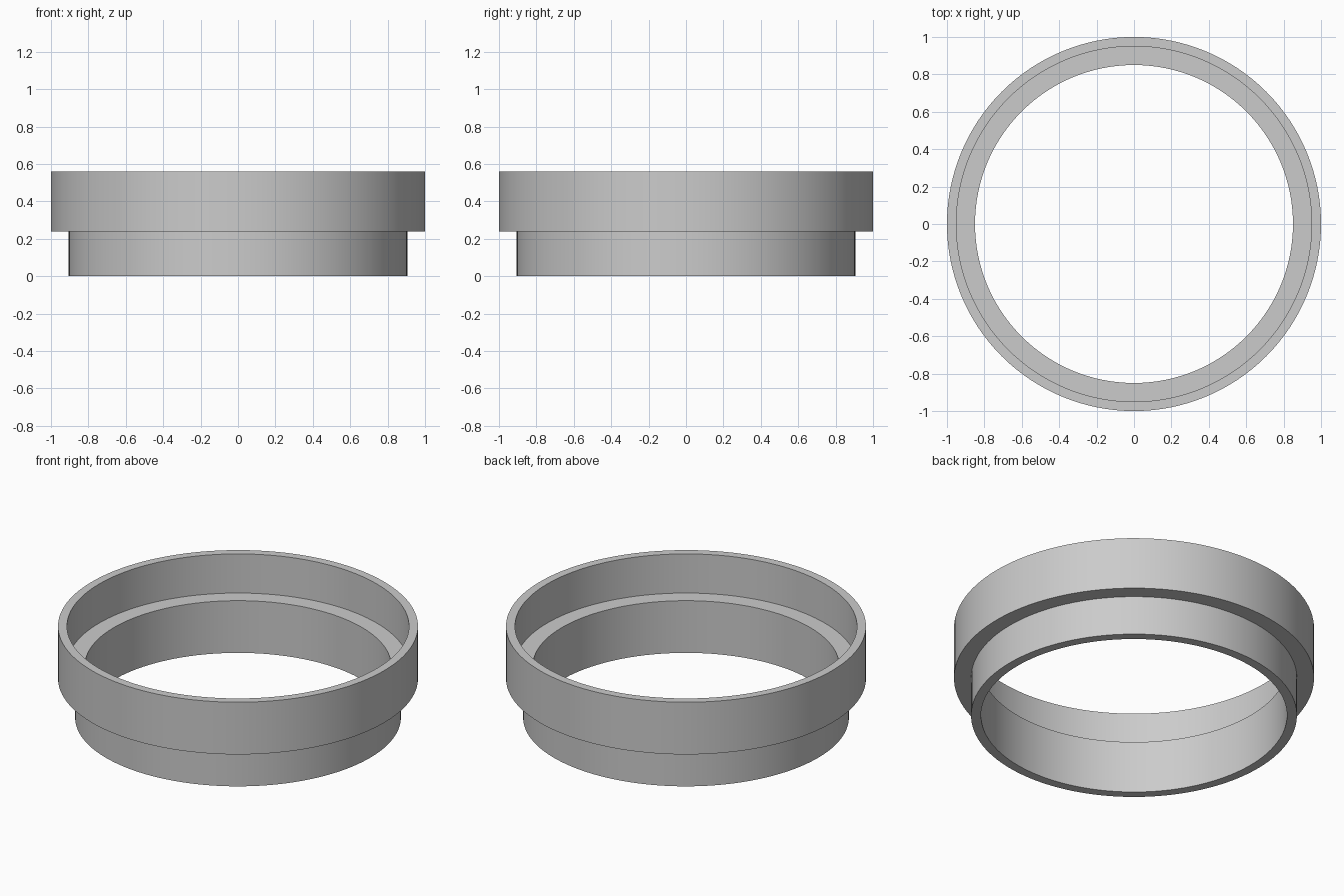
import bpy, bmesh, math

if "Cube" in bpy.data.objects:
    bpy.data.objects.remove(bpy.data.objects["Cube"])

SEGMENTS = 128

# Closed wall section (radius, height): spigot, outer shoulder, rim, inner ledge, bore
PROFILE = [
    (0.85, 0.0), (0.905, 0.0), (0.905, 0.24), (1.0, 0.24),
    (1.0, 0.56), (0.95, 0.56), (0.95, 0.32), (0.85, 0.32),
]

grey = bpy.data.materials.new("light_grey")
grey.diffuse_color = (0.6, 0.6, 0.6, 1.0)
grey.use_nodes = True
grey.node_tree.nodes["Principled BSDF"].inputs["Base Color"].default_value = grey.diffuse_color


def lathe(name, profile, material):
    """Sweep a closed section around z into a ring."""
    bm = bmesh.new()
    rings = []
    for i in range(SEGMENTS):
        a = 2 * math.pi * i / SEGMENTS
        rings.append([bm.verts.new((r * math.cos(a), r * math.sin(a), z)) for r, z in profile])
    n = len(profile)
    for i, ring in enumerate(rings):
        following = rings[(i + 1) % SEGMENTS]
        for j in range(n):
            k = (j + 1) % n
            bm.faces.new((ring[j], following[j], following[k], ring[k]))
    bmesh.ops.recalc_face_normals(bm, faces=bm.faces)
    mesh = bpy.data.meshes.new(name)
    bm.to_mesh(mesh)
    bm.free()
    mesh.materials.append(material)
    obj = bpy.data.objects.new(name, mesh)
    bpy.context.collection.objects.link(obj)
    return obj


# Stepped ring with a recessed seat inside
ring = lathe("stepped_ring", PROFILE, grey)
bpy.context.view_layer.objects.active = ring
ring.select_set(True)
bpy.ops.object.shade_smooth_by_angle(angle=math.radians(30))
